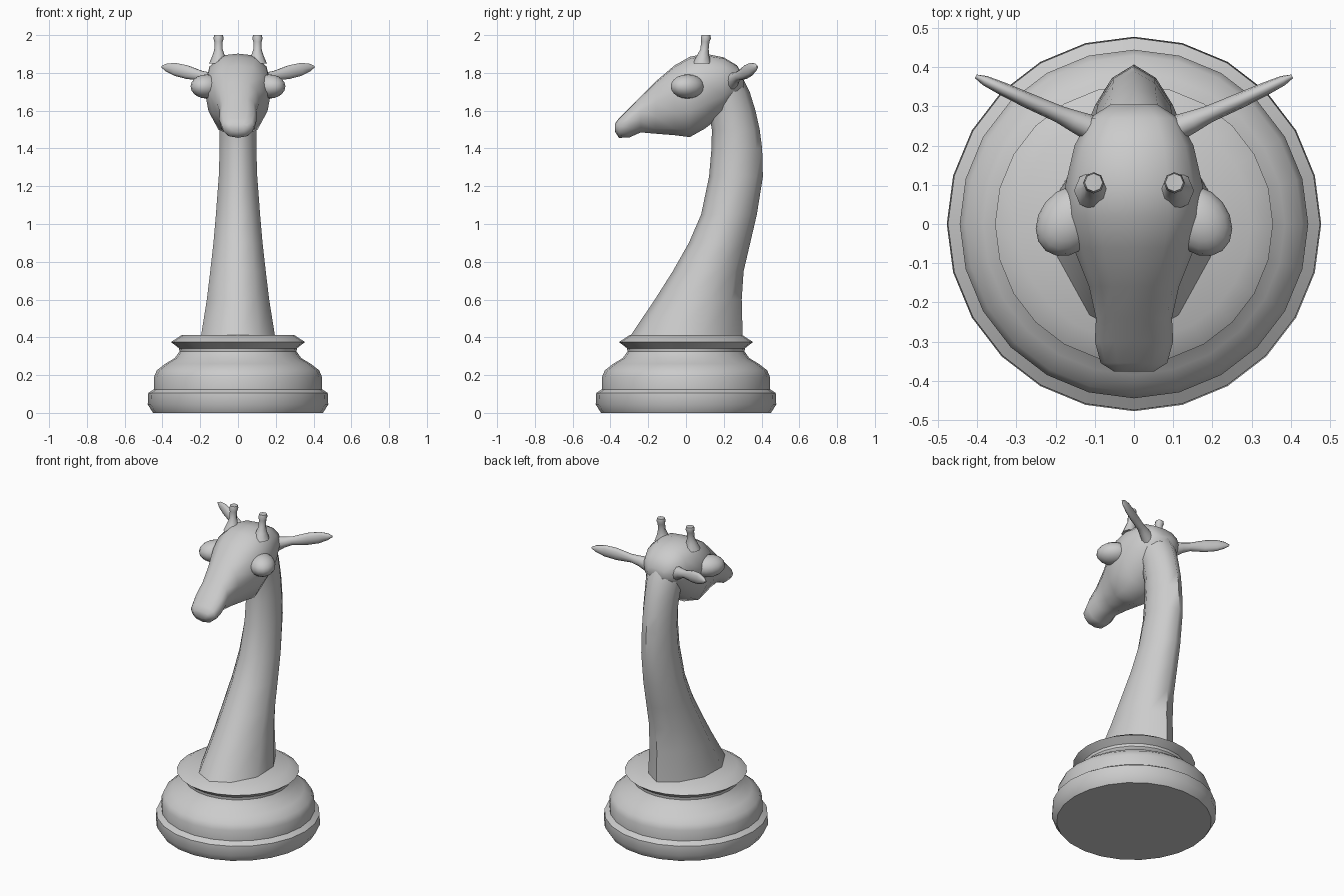
import bpy, bmesh, math
from mathutils import Vector


def loft(name, rings, angle=60, mirror=False):
    """Skin a list of equal-length closed rings, cap both ends, smooth shade."""
    bm = bmesh.new()
    loops = [[bm.verts.new(p) for p in ring] for ring in rings]
    n = len(loops[0])
    for a, b in zip(loops, loops[1:]):
        for i in range(n):
            j = (i + 1) % n
            bm.faces.new((a[i], a[j], b[j], b[i]))
    bm.faces.new(loops[0])
    bm.faces.new(loops[-1])
    bmesh.ops.recalc_face_normals(bm, faces=bm.faces)
    mesh = bpy.data.meshes.new(name)
    bm.to_mesh(mesh)
    bm.free()
    ob = bpy.data.objects.new(name, mesh)
    bpy.context.collection.objects.link(ob)
    finish(ob, angle, mirror)
    return ob


def finish(ob, angle, mirror):
    bpy.ops.object.select_all(action='DESELECT')
    ob.select_set(True)
    bpy.context.view_layer.objects.active = ob
    bpy.ops.object.shade_smooth_by_angle(angle=math.radians(angle))
    if mirror:
        ob.modifiers.new("mirror", 'MIRROR')


def circle(c, r, n):
    return [(c[0] + r * math.cos(2 * math.pi * i / n),
             c[1] + r * math.sin(2 * math.pi * i / n), c[2]) for i in range(n)]


def symmetric(half):
    """Close a half section that starts and ends on the centre line."""
    return half + [(-u, v) for u, v in half[-2:0:-1]]


# Turned base
base = [(0.45, 0), (0.478, 0.045), (0.475, 0.105), (0.445, 0.125),
        (0.445, 0.19), (0.43, 0.225), (0.385, 0.26), (0.335, 0.29),
        (0.31, 0.325), (0.312, 0.342), (0.355, 0.375), (0.298, 0.412)]
loft("base", [circle((0, 0, z), r, 24) for r, z in base], 40)

# Neck: z, front y, back y, half width
neck_section = symmetric([(0, -1), (0.58, -0.8), (1, -0.3),
                          (0.97, 0.28), (0.55, 0.76), (0, 1)])
neck = [(0.40, -0.30, 0.30, 0.197), (0.6, -0.165, 0.295, 0.165),
        (0.75, -0.07, 0.305, 0.147), (0.9, 0.015, 0.34, 0.13),
        (1.05, 0.08, 0.375, 0.117), (1.25, 0.122, 0.407, 0.102),
        (1.4, 0.135, 0.403, 0.097), (1.5, 0.137, 0.39, 0.097),
        (1.6, 0.12, 0.368, 0.1), (1.7, 0.1, 0.337, 0.108),
        (1.78, 0.08, 0.297, 0.115), (1.84, 0.08, 0.255, 0.11),
        (1.87, 0.1, 0.2, 0.08)]
loft("neck", [[(u * w, (f + b) / 2 + v * (b - f) / 2, z)
               for u, v in neck_section] for z, f, b, w in neck])

# Head: y, bottom z, top z, half width
head_section = symmetric([(0, 1), (0.5, 0.95), (0.86, 0.66), (1, 0.2),
                          (0.88, -0.35), (0.58, -0.82), (0, -1)])
head = [(-0.377, 1.49, 1.53, 0.05), (-0.355, 1.456, 1.56, 0.085),
        (-0.30, 1.458, 1.615, 0.1), (-0.24, 1.485, 1.675, 0.097),
        (-0.16, 1.478, 1.755, 0.115), (-0.06, 1.47, 1.84, 0.155),
        (0.02, 1.46, 1.885, 0.178), (0.1, 1.505, 1.902, 0.175),
        (0.2, 1.58, 1.882, 0.152), (0.27, 1.66, 1.84, 0.115),
        (0.305, 1.71, 1.78, 0.06)]
loft("head", [[(u * w, y, (lo + hi) / 2 + v * (hi - lo) / 2)
               for u, v in head_section] for y, lo, hi, w in head])

# Bulging eyes
bm = bmesh.new()
bmesh.ops.create_uvsphere(bm, u_segments=16, v_segments=10, radius=1)
for v in bm.verts:
    v.co = Vector((0.165 + 0.086 * v.co.x, 0.008 + 0.088 * v.co.y - 0.02 * v.co.x,
                   1.728 + 0.064 * v.co.z))
mesh = bpy.data.meshes.new("eyes")
bm.to_mesh(mesh)
bm.free()
eyes = bpy.data.objects.new("eyes", mesh)
bpy.context.collection.objects.link(eyes)
finish(eyes, 60, True)

# Short horns with flared feet and knobbed tips: y, z, radius
horn = [(0.085, 1.85, 0.05), (0.09, 1.89, 0.033), (0.098, 1.925, 0.022),
        (0.102, 1.965, 0.022), (0.105, 1.982, 0.027), (0.106, 2.0, 0.023)]
loft("horns", [circle((0.103, y, z), r, 8) for y, z, r in horn], 50, True)

# Leaf-shaped ears: centre x, y, z, half height, half thickness
ear = [(0.11, 0.245, 1.755, 0.045, 0.034), (0.15, 0.262, 1.772, 0.032, 0.028),
       (0.19, 0.28, 1.785, 0.026, 0.022), (0.27, 0.315, 1.804, 0.038, 0.02),
       (0.335, 0.345, 1.819, 0.036, 0.017), (0.38, 0.366, 1.828, 0.021, 0.013),
       (0.404, 0.377, 1.832, 0.005, 0.005)]
across = Vector((-0.43, 0.9, 0))
ear_rings = []
for x, y, z, h, t in ear:
    ear_rings.append([Vector((x, y, z)) + across * t * math.cos(a) + Vector((0, 0, h * math.sin(a)))
                      for a in [2 * math.pi * i / 10 for i in range(10)]])
loft("ears", ear_rings, 60, True)
